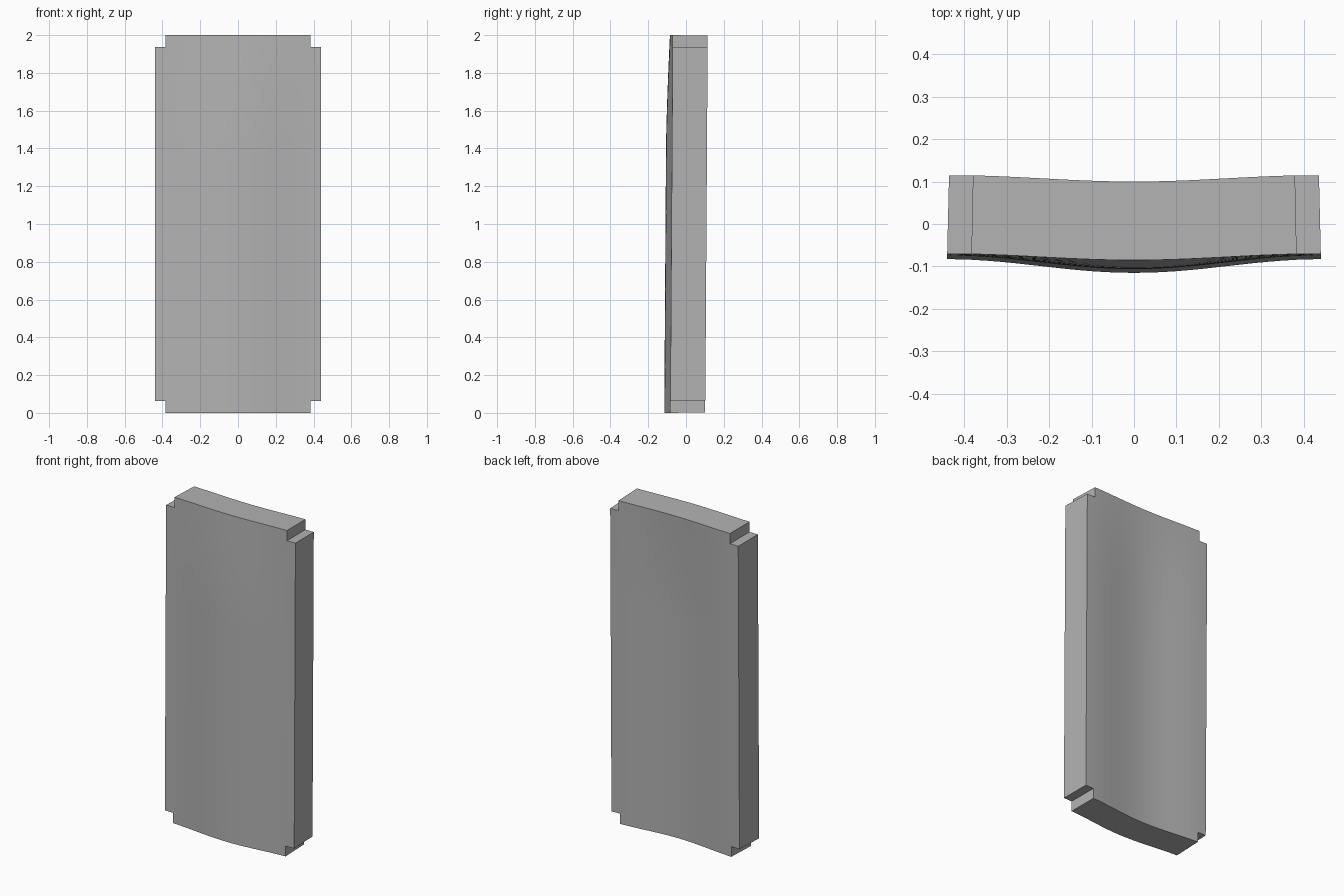
import bpy, bmesh, math

cube = bpy.data.objects.get("Cube")
if cube:
    bpy.data.objects.remove(cube, do_unlink=True)

HALF_WIDTH, NECK = 0.44, 0.383      # full and notched half widths
HEIGHT, NOTCH = 2.0, 0.063          # panel height and notch height
THICKNESS = 0.185


def stations(lo, hi, cut, count):
    """Even stations between two notch lines, plus the outer limits."""
    a, b = lo + cut, hi - cut
    return [lo] + [a + (b - a) * i / count for i in range(count + 1)] + [hi]


def front_y(x, z):
    """Gentle bulge along the middle that fades towards the top."""
    fade = min(max((z - 1.4) / 0.6, 0), 1)
    bulge = 0.032 - 0.017 * fade ** 1.5
    wave = 0.5 + 0.5 * math.cos(math.pi * x / HALF_WIDTH)
    return -0.083 + 0.0065 * z - bulge * wave


# Light grey finish
grey = bpy.data.materials.new("light grey")
grey.use_nodes = True
colour = (0.45, 0.45, 0.45, 1)
grey.diffuse_color = colour
grey.node_tree.nodes["Principled BSDF"].inputs["Base Color"].default_value = colour

# Curved front sheet without its four corner cells
xs = stations(-HALF_WIDTH, HALF_WIDTH, HALF_WIDTH - NECK, 24)
zs = stations(0, HEIGHT, NOTCH, 32)
bm = bmesh.new()
grid = [[bm.verts.new((x, front_y(x, z), z)) for x in xs] for z in zs]
last_x, last_z = len(xs) - 2, len(zs) - 2
for j in range(last_z + 1):
    for i in range(last_x + 1):
        if i in (0, last_x) and j in (0, last_z):
            continue
        bm.faces.new((grid[j][i], grid[j][i + 1], grid[j + 1][i + 1], grid[j + 1][i]))
bmesh.ops.delete(bm, geom=[v for v in bm.verts if not v.link_faces], context='VERTS')

# Thicken towards the back with a slight taper
result = bmesh.ops.extrude_face_region(bm, geom=bm.faces[:], use_keep_orig=True)
for v in result["geom"]:
    if isinstance(v, bmesh.types.BMVert):
        v.co.y += THICKNESS
        v.co.x *= 0.99
        v.co.z = 1 + (v.co.z - 1) * 0.997
bmesh.ops.recalc_face_normals(bm, faces=bm.faces[:])

mesh = bpy.data.meshes.new("curved_panel")
bm.to_mesh(mesh)
bm.free()
mesh.materials.append(grey)
panel = bpy.data.objects.new("curved_panel", mesh)
bpy.context.collection.objects.link(panel)

# Smooth curved faces, crisp edges
bpy.ops.object.select_all(action='DESELECT')
panel.select_set(True)
bpy.context.view_layer.objects.active = panel
bpy.ops.object.shade_smooth_by_angle(angle=math.radians(30))
